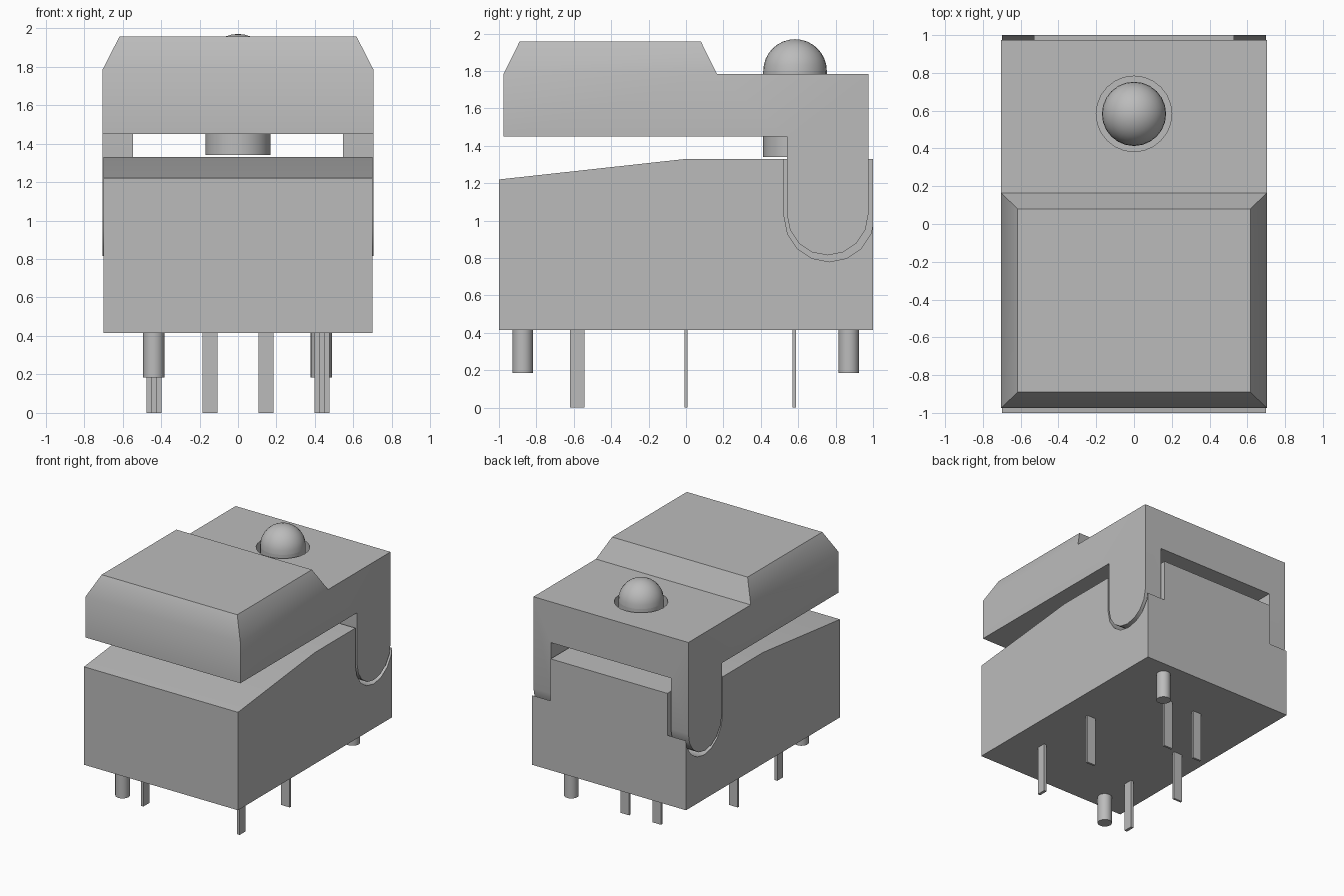
import bpy, bmesh
from math import radians, sin, cos, pi
from mathutils import Matrix

old = bpy.data.objects.get("Cube")
if old:
    bpy.data.objects.remove(old, do_unlink=True)

grey = bpy.data.materials.new("plain grey")
grey.use_nodes = True
colour = (0.5, 0.5, 0.5, 1)
grey.diffuse_color = colour
grey.node_tree.nodes["Principled BSDF"].inputs["Base Color"].default_value = colour


def finish(bm, name):
    bmesh.ops.recalc_face_normals(bm, faces=bm.faces)
    mesh = bpy.data.meshes.new(name)
    bm.to_mesh(mesh)
    bm.free()
    mesh.materials.append(grey)
    obj = bpy.data.objects.new(name, mesh)
    bpy.context.collection.objects.link(obj)
    return obj


def prism(profile, x0, x1):
    """Side profile in (y, z), extruded along x."""
    bm = bmesh.new()
    face = bm.faces.new([bm.verts.new((x0, y, z)) for y, z in profile])
    ext = bmesh.ops.extrude_face_region(bm, geom=[face])["geom"]
    bmesh.ops.translate(bm, vec=(x1 - x0, 0, 0),
                        verts=[v for v in ext if isinstance(v, bmesh.types.BMVert)])
    return bm


def box(name, x, y, z):
    return finish(prism([(y[0], z[0]), (y[1], z[0]), (y[1], z[1]), (y[0], z[1])], *x), name)


def cylinder(name, x, y, r, z0, z1, sides=24):
    bm = bmesh.new()
    bmesh.ops.create_cone(bm, cap_ends=True, segments=sides, radius1=r, radius2=r,
                          depth=z1 - z0, matrix=Matrix.Translation((x, y, (z0 + z1) / 2)))
    return finish(bm, name)


def arc(cy, cz, r, steps=8):
    """Lower half circle, running from the front to the back."""
    return [(cy - r * cos(pi * i / steps), cz - r * sin(pi * i / steps)) for i in range(steps + 1)]


def select(obj):
    bpy.ops.object.select_all(action="DESELECT")
    obj.select_set(True)
    bpy.context.view_layer.objects.active = obj


def cut(obj, cutter):
    cutter.hide_render = True
    mod = obj.modifiers.new("cut", "BOOLEAN")
    mod.operation, mod.solver, mod.object = "DIFFERENCE", "EXACT", cutter
    select(obj)
    bpy.ops.object.modifier_apply(modifier="cut")
    bpy.data.objects.remove(cutter, do_unlink=True)


def smooth(obj):
    select(obj)
    bpy.ops.object.shade_smooth_by_angle(angle=radians(27.2))


# Housing with a sloping front and a rounded slot on each side
housing = finish(prism([(-1, 0.415), (1, 0.415), (1, 1.33), (0, 1.33), (-1, 1.22)],
                       -0.7, 0.7), "housing")
slot = [(0.525, 1.5)] + arc(0.766, 1.021, 0.241) + [(1.007, 1.5)]
for x0, x1 in ((-0.8, -0.53), (0.53, 0.8)):
    cut(housing, finish(prism(slot, x0, x1), "slot_cutter"))
smooth(housing)

# Key cap with two rounded rear arms
outline = ([(-0.975, 1.785), (-0.975, 1.45), (0.54, 1.45)] + arc(0.7575, 1.032, 0.2175)
           + [(0.975, 1.785), (0.165, 1.785)])
bm = prism(outline, -0.704, 0.704)
# Raised pad with sloping edges on the front of the cap
pad = [f for f in bm.faces if len(f.verts) == 4
       and all(v.co.z > 1.78 and v.co.y < 0.2 for v in f.verts)]
ext = bmesh.ops.extrude_face_region(bm, geom=pad)["geom"]
bmesh.ops.delete(bm, geom=[f for f in pad if f.is_valid], context="FACES_ONLY")
for v in ext:
    if isinstance(v, bmesh.types.BMVert):
        v.co.x += -0.088 if v.co.x > 0 else 0.088
        v.co.y += -0.085 if v.co.y > 0 else 0.085
        v.co.z = 1.957
cap = finish(bm, "key_cap")
cut(cap, box("arm_gap_cutter", (-0.545, 0.545), (0.4, 1.2), (0.6, 1.45)))
cut(cap, cylinder("lamp_hole_cutter", 0, 0.583, 0.2, 1.3, 1.9))
smooth(cap)

# Lamp body and its dome
smooth(cylinder("lamp_body", 0, 0.583, 0.17, 1.34, 1.8))
bm = bmesh.new()
bmesh.ops.create_uvsphere(bm, u_segments=24, v_segments=16, radius=0.17,
                          matrix=Matrix.Translation((0, 0.583, 1.8)))
bmesh.ops.bisect_plane(bm, geom=bm.verts[:] + bm.edges[:] + bm.faces[:], dist=0.0001,
                       plane_co=(0, 0, 1.8), plane_no=(0, 0, 1), clear_inner=True)
smooth(finish(bm, "lamp_dome"))

# Locating pegs at opposite corners
for name, x, y in (("front_peg", -0.438, -0.873), ("rear_peg", 0.433, 0.87)):
    smooth(cylinder(name, x, y, 0.055, 0.185, 0.42))

# Contact pins: x, y, half width along x, half width along y
for name, x, y, hx, hy in (("front_pin", 0.437, -0.582, 0.012, 0.038),
                           ("middle_pin", 0.437, 0, 0.039, 0.009),
                           ("rear_pin", 0.145, 0.578, 0.039, 0.009)):
    for side, s in (("left", 1), ("right", -1)):
        box(f"{side}_{name}", (s * x - hx, s * x + hx), (y - hy, y + hy), (0, 0.42))
